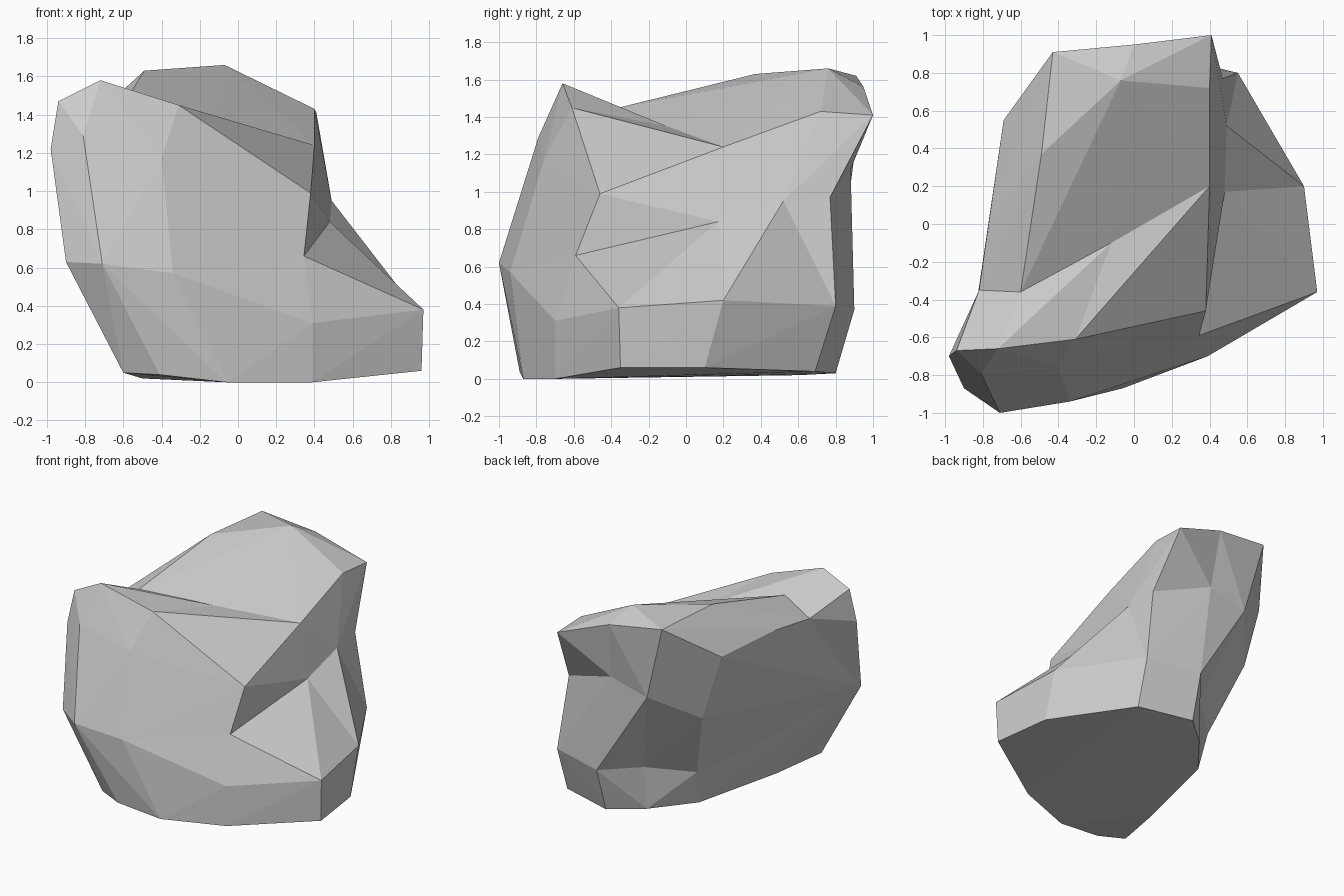
import bpy
import bmesh

# Remove the default cube only
default_cube = bpy.data.objects.get("Cube")
if default_cube:
    bpy.data.objects.remove(default_cube, do_unlink=True)

# Plain stone colour
stone = bpy.data.materials.new("stone_grey")
stone.use_nodes = True
stone_colour = (0.6, 0.6, 0.6, 1)
stone.diffuse_color = stone_colour
stone.node_tree.nodes["Principled BSDF"].inputs["Base Color"].default_value = stone_colour

# Corners of the front face and its hump
front = dict(
    belly_corner=(-.71, -1, .62), belly_middle=(-.34, -.94, .57),
    brow_corner=(-.81, -.79, 1.29), brow_middle=(-.4, -.76, 1.17),
    hump_peak=(-.72, -.66, 1.58), hump_end=(-.31, -.61, 1.45),
    notch_top=(.38, -.46, .99), notch_tip=(.345, -.59, .66),
    cheek_low=(-.9, -.87, .63), cheek_mid=(-.98, -.7, 1.22),
    cheek_top=(-.94, -.67, 1.47), cheek_back=(-.84, -.53, 1.02),
)
# Corners of the valley and waist between the upper and lower masses
valley = dict(
    shoulder=(-.82, -.35, 1.33),
    valley_left=(-.6, -.36, 1.45), valley_middle=(-.12, -.1, 1.35),
    valley_right=(.4, .2, 1.24), notch_back=(.48, .17, .84),
    waist_side=(.49, .52, .95), waist_corner=(.47, .77, .97),
    waist_back=(.03, .88, 1.12), waist_rear=(-.28, .88, 1.04),
    waist_left=(-.54, .57, .83),
)
# Corners of the high back slab
crest = dict(
    crest_middle=(-.07, .76, 1.66), crest_left=(-.49, .37, 1.63),
    crest_right=(.4, .72, 1.43), rim_right=(.41, 1, 1.41),
    rim_middle=(0, .95, 1.56), rim_left=(-.43, .91, 1.62),
    flank_back=(-.69, .55, 1.34), flank_front=(-.77, 0, 1.36),
)
# Corners of the spreading foot and the underside
foot = dict(
    toe_front=(.39, -.7, .31), toe_tip=(.97, -.36, .38),
    toe_side=(.9, .2, .42), heel_side=(.55, .8, .39),
    heel_back=(.14, .9, .37), heel_rear=(-.08, .63, .35),
    heel_left=(-.36, .38, .29),
)
base = dict(
    base_front=(.39, -.7, 0), base_middle=(-.06, -.87, 0),
    base_belly=(-.41, -.89, .04), base_cheek=(-.6, -.81, .05),
    base_left=(-.5, -.4, .02), base_rear=(-.33, .31, .02),
    base_back=(-.09, .61, .02), base_heel=(.13, .8, .03),
    base_corner=(.54, .69, .04), base_side=(.9, .1, .06),
    base_tip=(.96, -.35, .06),
)
corners = {**front, **valley, **crest, **foot, **base}


def faceted_mass(name, names):
    """Wrap the named corners in a flat-faced convex block."""
    bm = bmesh.new()
    for corner in names:
        bm.verts.new(corners[corner])
    hull = bmesh.ops.convex_hull(bm, input=bm.verts)
    loose = set(hull["geom_interior"]) | set(hull["geom_unused"])
    bmesh.ops.delete(bm, geom=[v for v in loose if isinstance(v, bmesh.types.BMVert)],
                     context="VERTS")
    bmesh.ops.recalc_face_normals(bm, faces=bm.faces)
    mesh = bpy.data.meshes.new(name)
    bm.to_mesh(mesh)
    bm.free()
    mesh.materials.append(stone)
    block = bpy.data.objects.new(name, mesh)
    bpy.context.collection.objects.link(block)
    return block


# Front hump with the front face
rock = faceted_mass("rock", [
    *front, "valley_left", "valley_middle", "base_middle", "base_belly",
    "base_cheek", "base_left"])

blocks = [
    # Shoulder behind the cheek
    faceted_mass("shoulder", [
        "cheek_top", "cheek_mid", "cheek_back", "shoulder", "valley_left",
        "hump_peak", "valley_middle"]),
    # Ridge running back from the hump, above the side notch
    faceted_mass("notch_ridge", [
        "hump_end", "valley_middle", "valley_right", "notch_top", "notch_tip",
        "notch_back", "brow_middle", "belly_middle", "cheek_low",
        "waist_left", "heel_left"]),
    # Left half of the back slab
    faceted_mass("back_slab_left", [
        "crest_middle", "crest_left", "rim_middle", "rim_left", "flank_back",
        "flank_front", "shoulder", "cheek_back", "cheek_low", "valley_left",
        "valley_middle", "valley_right", "notch_back", "waist_back",
        "waist_rear", "waist_left"]),
    # Right half of the back slab, overhanging the waist
    faceted_mass("back_slab_right", [
        "crest_middle", "crest_right", "rim_right", "rim_middle",
        "valley_middle", "valley_right", "notch_back", "waist_side",
        "waist_corner", "waist_back"]),
    # Front of the foot, under the notch
    faceted_mass("foot_front", [
        "notch_tip", "notch_back", "toe_front", "toe_tip", "belly_middle",
        "belly_corner", "cheek_low", "heel_left", "base_front", "base_tip",
        "base_middle", "base_belly", "base_cheek", "base_left"]),
    # Sloping side of the foot, in two facets
    faceted_mass("foot_toe", [
        "notch_back", "toe_tip", "toe_side", "toe_front", "base_front",
        "base_tip", "base_side", "base_left"]),
    faceted_mass("foot_side", [
        "notch_back", "waist_side", "toe_side", "heel_side", "heel_rear",
        "base_left"]),
    # Heel below the overhang
    faceted_mass("heel_upper", [
        "notch_back", "waist_side", "waist_corner", "waist_back",
        "waist_rear", "heel_side", "heel_back", "heel_rear", "base_left"]),
    faceted_mass("heel_lower", [
        "toe_front", "toe_tip", "toe_side", "heel_side", "heel_back",
        "heel_rear", "base_front", "base_tip", "base_side", "base_corner",
        "base_heel", "base_back", "base_left"]),
    # Left side of the foot, below the tall flank
    faceted_mass("flank_upper", [
        "notch_back", "waist_side", "waist_back", "waist_rear", "waist_left",
        "cheek_low", "heel_rear", "heel_left", "base_left", "base_cheek"]),
    faceted_mass("flank_lower", [
        "notch_back", "toe_front", "cheek_low", "heel_rear", "heel_left",
        "base_front", "base_middle", "base_cheek", "base_left", "base_rear",
        "base_back"]),
]

# Merge the blocks into one solid rock
for block in blocks:
    merge = rock.modifiers.new("merge_" + block.name, "BOOLEAN")
    merge.operation = "UNION"
    merge.solver = "EXACT"
    merge.object = block
bpy.context.view_layer.update()
solid = bpy.data.meshes.new_from_object(
    rock.evaluated_get(bpy.context.evaluated_depsgraph_get()))
rock.modifiers.clear()
rock.data = solid
for block in blocks:
    bpy.data.objects.remove(block, do_unlink=True)

# Keep every facet flat
for face in rock.data.polygons:
    face.use_smooth = False
